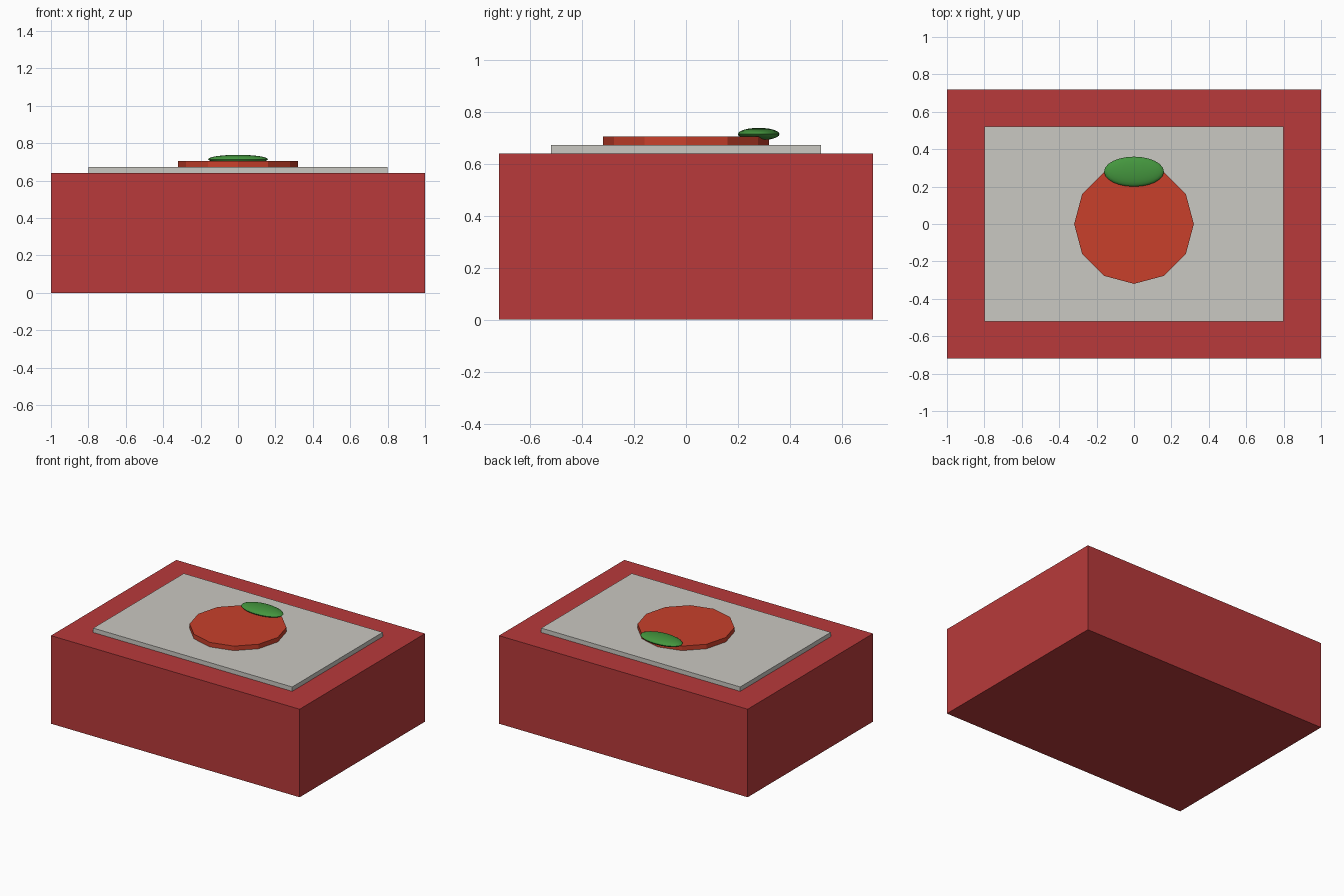
import bpy, math

if "Cube" in bpy.data.objects:
    bpy.data.objects.remove(bpy.data.objects["Cube"])


def material(name, colour):
    m = bpy.data.materials.new(name)
    m.diffuse_color = (*colour, 1)
    m.use_nodes = True
    m.node_tree.nodes["Principled BSDF"].inputs["Base Color"].default_value = m.diffuse_color
    return m


def finish(name, mat):
    ob = bpy.context.object
    ob.name = name
    ob.data.materials.append(mat)
    bpy.ops.object.transform_apply(location=False, rotation=True, scale=True)
    return ob


def slab(name, width, depth, bottom, top, mat):
    bpy.ops.mesh.primitive_cube_add(size=1, location=(0, 0, (bottom + top) / 2))
    bpy.context.object.scale = (width, depth, top - bottom)
    return finish(name, mat)


crate_red = material("crate red", (0.48, 0.042, 0.043))
label_grey = material("warm light grey", (0.591, 0.578, 0.539))
fruit_red = material("orange red", (0.578, 0.051, 0.024))
leaf_green = material("leaf green", (0.058, 0.305, 0.048))

# Box body and the raised label panel
slab("box_body", 2.0, 1.44, 0, 0.64, crate_red)
slab("label_panel", 1.6, 1.04, 0.64, 0.672, label_grey)

# Twelve-sided fruit disc, corners on the axes
bpy.ops.mesh.primitive_cylinder_add(vertices=12, radius=0.32, depth=0.034,
                                    location=(0, 0, 0.688))
finish("fruit_disc", fruit_red)

# Flattened leaf on the back edge of the fruit
bpy.ops.mesh.primitive_uv_sphere_add(segments=24, ring_count=12, radius=1,
                                     location=(0, 0.28, 0.714))
bpy.context.object.scale = (0.16, 0.08, 0.024)
finish("leaf", leaf_green)
bpy.ops.object.shade_smooth_by_angle(angle=math.radians(40))
